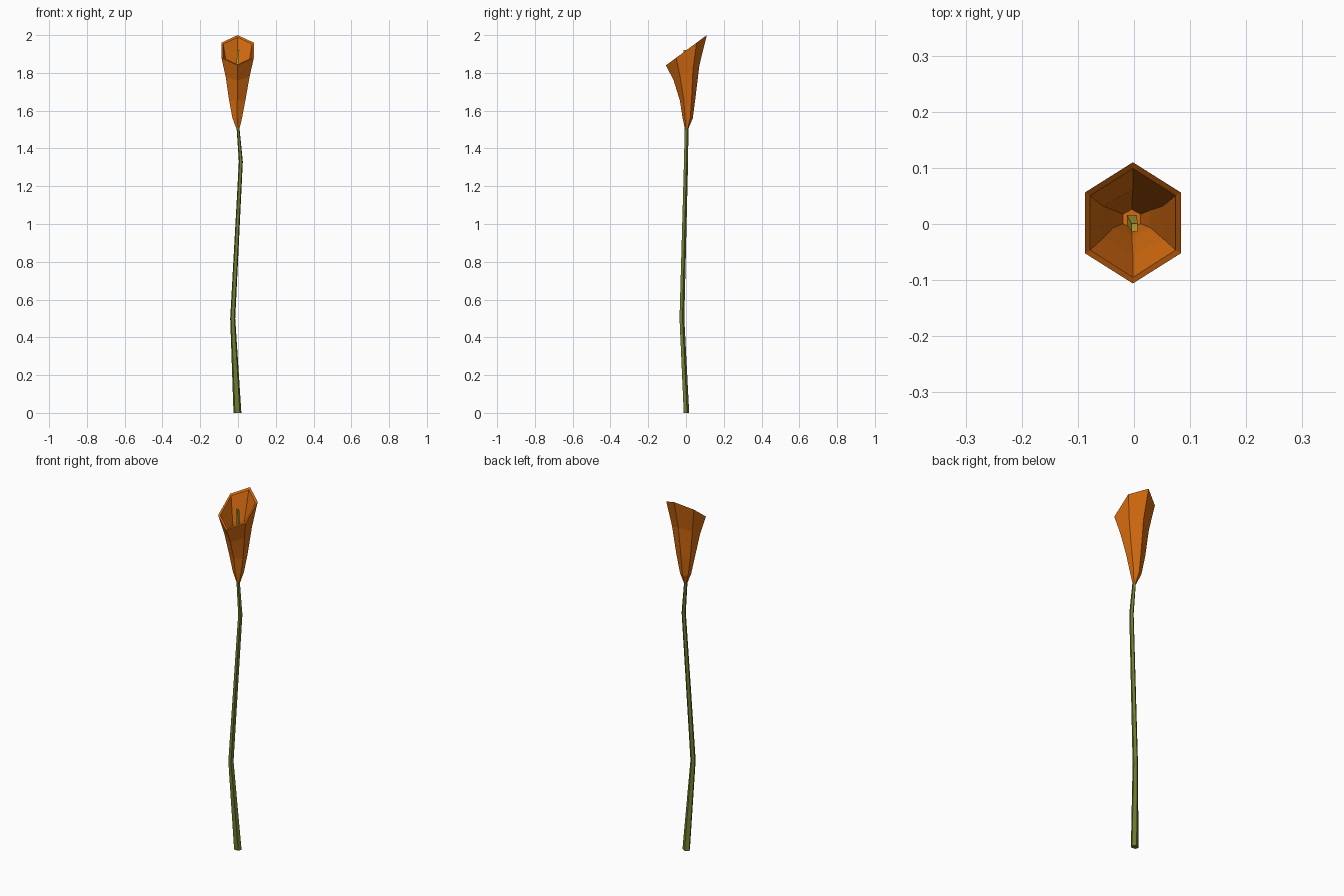
import bpy, math

if "Cube" in bpy.data.objects:
    bpy.data.objects.remove(bpy.data.objects["Cube"])


def material(name, color):
    m = bpy.data.materials.new(name)
    m.diffuse_color = (*color, 1)
    m.use_nodes = True
    m.node_tree.nodes["Principled BSDF"].inputs["Base Color"].default_value = m.diffuse_color
    return m


def loft(name, rings, sides, mat, start=90):
    """Skin horizontal rings (cx, cy, z, rx, ry, tilt); tilt raises z with y."""
    verts, faces = [], []
    for cx, cy, z, rx, ry, tilt in rings:
        for k in range(sides):
            a = math.radians(start + 360 * k / sides)
            dy = ry * math.sin(a)
            verts.append((cx + rx * math.cos(a), cy + dy, z + tilt * dy))
    for i in range(len(rings) - 1):
        for k in range(sides):
            n = (k + 1) % sides
            a, b = i * sides, (i + 1) * sides
            faces.append((a + k, a + n, b + n, b + k))
    last = (len(rings) - 1) * sides
    faces.append(tuple(reversed(range(sides))))
    faces.append(tuple(range(last, last + sides)))
    mesh = bpy.data.meshes.new(name)
    mesh.from_pydata(verts, [], faces)
    mesh.materials.append(mat)
    mesh.update()
    ob = bpy.data.objects.new(name, mesh)
    bpy.context.collection.objects.link(ob)
    return ob


green = material("stem_green", (0.16, 0.21, 0.03))
orange = material("petal_orange", (0.68, 0.15, 0.005))
yellow = material("spadix_yellow", (0.5, 0.36, 0.03))

# Gently bent stem
loft("stem", [
    (-0.003, 0.001, 0.0, 0.022, 0.016, 0),
    (-0.028, -0.023, 0.5, 0.014, 0.014, 0),
    (0.015, -0.001, 1.33, 0.011, 0.012, 0),
    (0.0, 0.002, 1.51, 0.008, 0.011, 0),
], 5, green)

# Trumpet-shaped petal: outer wall upward, slanted rim, inner wall back down
loft("flower_petal", [
    (0.0, 0.003, 1.50, 0.008, 0.008, 0),
    (-0.004, 0.009, 1.56, 0.029, 0.027, 0),
    (-0.004, 0.009, 1.66, 0.050, 0.041, 0.2),
    (-0.002, 0.003, 1.80, 0.073, 0.068, 0.6),
    (-0.002, 0.002, 1.92, 0.099, 0.108, 0.74),
    (-0.002, 0.002, 1.917, 0.088, 0.097, 0.74),
    (-0.002, 0.003, 1.80, 0.062, 0.058, 0.6),
    (-0.004, 0.009, 1.66, 0.038, 0.031, 0.2),
    (-0.004, 0.009, 1.57, 0.018, 0.017, 0),
], 6, orange)

# Slender spadix standing inside the petal
loft("spadix", [
    (-0.004, 0.008, 1.56, 0.012, 0.012, 0),
    (-0.004, 0.007, 1.75, 0.012, 0.012, 0),
    (0.001, -0.006, 1.92, 0.008, 0.010, 0),
], 4, yellow, 45)
